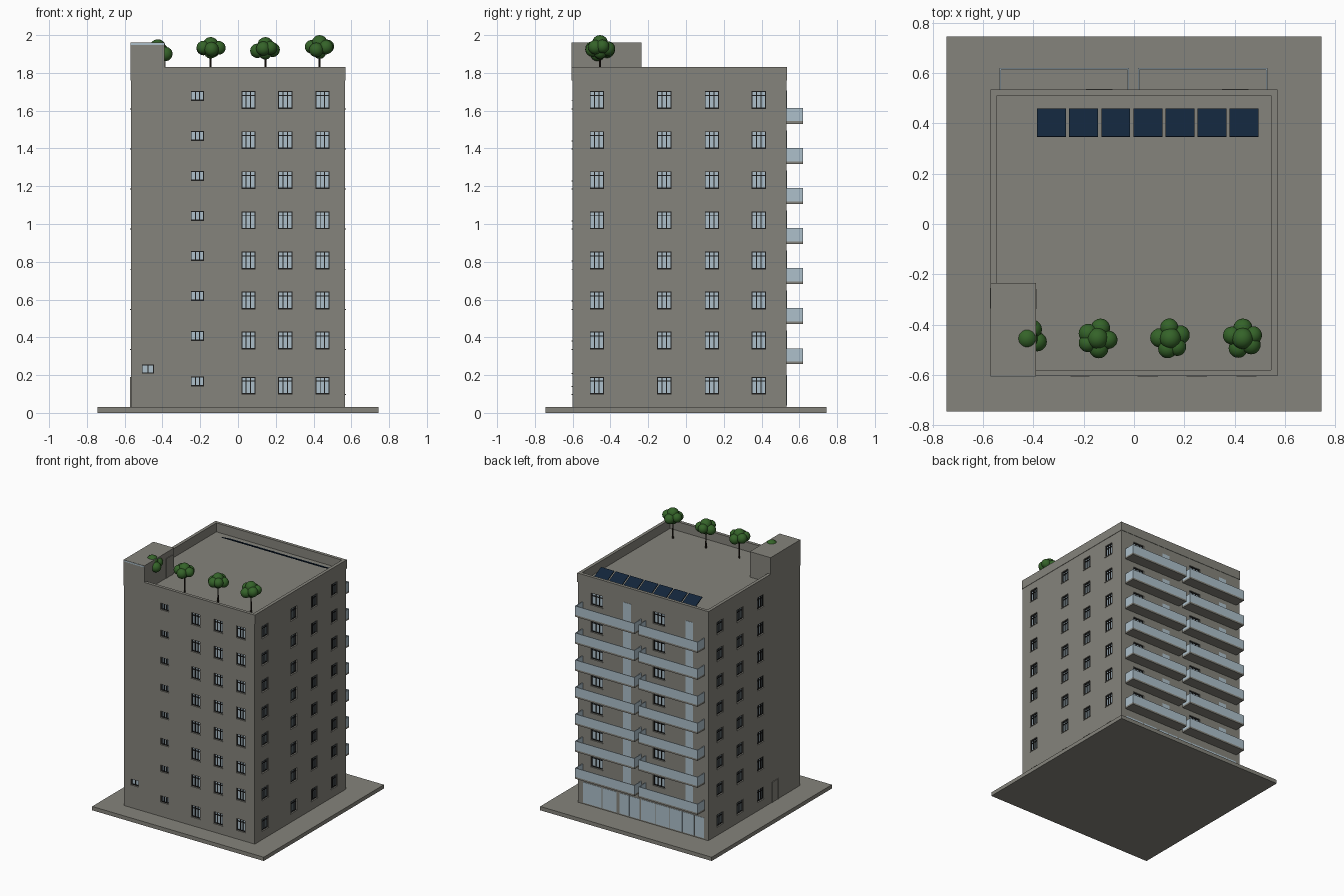
import bpy, bmesh, math
from mathutils import Matrix, Vector

if "Cube" in bpy.data.objects:
    bpy.data.objects.remove(bpy.data.objects["Cube"])


def mat(name, r, g, b):
    m = bpy.data.materials.new(name)
    m.diffuse_color = (r, g, b, 1)
    m.use_nodes = True
    m.node_tree.nodes["Principled BSDF"].inputs["Base Color"].default_value = m.diffuse_color
    return m


WALL = mat("concrete grey", 0.235, 0.23, 0.2)
GLASS = mat("pale blue glass", 0.42, 0.53, 0.6)
FRAME = mat("dark frame", 0.012, 0.012, 0.012)
PANEL = mat("solar navy", 0.006, 0.018, 0.042)
LEAF = mat("leaf green", 0.035, 0.125, 0.022)
TRUNK = mat("trunk brown", 0.02, 0.014, 0.009)


def finish(bm, name, material):
    bmesh.ops.recalc_face_normals(bm, faces=bm.faces[:])
    me = bpy.data.meshes.new(name)
    bm.to_mesh(me)
    bm.free()
    ob = bpy.data.objects.new(name, me)
    bpy.context.collection.objects.link(ob)
    if material:
        me.materials.append(material)
    return ob


def add_box(bm, a, b):
    lo = [min(p) for p in zip(a, b)]
    hi = [max(p) for p in zip(a, b)]
    c = [(p + q) / 2 for p, q in zip(lo, hi)]
    s = [q - p for p, q in zip(lo, hi)]
    bmesh.ops.create_cube(bm, size=1, matrix=Matrix.Translation(c) @ Matrix.Diagonal((*s, 1)))


def boxes(name, material, *pairs):
    bm = bmesh.new()
    for a, b in pairs:
        add_box(bm, a, b)
    return finish(bm, name, material)


# Main dimensions
X, Y0, Y1 = 0.567, -0.602, 0.532
FLOOR, TOP = 1.76, 1.83
LEVELS = [0.385 + 0.212 * i for i in range(7)]

# Ground slab and body
boxes("ground_slab", WALL, ((-0.745, -0.745, 0), (0.745, 0.745, 0.03)))
body = boxes("building_body", WALL, ((-X, Y0, 0.03), (X, Y1, FLOOR)))

# Parapet ring, slightly proud of the walls
E, T = 0.003, 0.022
boxes("parapet", WALL,
      ((-X - E, Y0 - E, FLOOR), (X + E, Y0 + T, TOP)),
      ((-X - E, Y1 - T, FLOOR), (X + E, Y1 + E, TOP)),
      ((-X - E, Y0 + T, FLOOR), (-X + T, Y1 - T, TOP)),
      ((X - T, Y0 + T, FLOOR), (X + E, Y1 - T, TOP)))

# Facade mapping: u along the wall, d outwards, z up
FACES = {
    "front": lambda u, d, z: (u, Y0 - d, z),
    "back": lambda u, d, z: (u, Y1 + d, z),
    "right": lambda u, d, z: (X + d, u, z),
    "left": lambda u, d, z: (-X - d, u, z),
}
cut, glass, frame, sill = (bmesh.new() for _ in range(4))
REC = 0.016


def fbox(bm, side, u0, u1, d0, d1, z0, z1):
    f = FACES[side]
    add_box(bm, f(u0, d0, z0), f(u1, d1, z1))


def window(side, u, z, w, h, cols=3, transom=0.0, ledge=True, t=0.005):
    u0, u1, z0, z1 = u - w / 2, u + w / 2, z - h / 2, z + h / 2
    fbox(cut, side, u0, u1, -REC, 0.02, z0, z1)
    fbox(glass, side, u0, u1, -REC - 0.002, -REC + 0.003, z0, z1)
    d = (-REC, -0.007)
    for i in range(cols + 1):
        c = u0 + t / 2 + (w - t) * i / cols
        fbox(frame, side, c - t / 2, c + t / 2, *d, z0, z1)
    for zz in [z0, z1 - t] + ([z0 + h * transom] if transom else []):
        fbox(frame, side, u0, u1, *d, zz, zz + t)
    if ledge:
        fbox(sill, side, u0 - 0.003, u1 + 0.003, -0.01, 0.004, z0 - 0.005, z0)


# Windows on all four sides
for lev in LEVELS + [0.145]:
    z = lev
    for u in (0.055, 0.25, 0.447):
        window("front", u, z, 0.075, 0.092, 3, 0.72)
    window("front", -0.215, z + 0.023, 0.07, 0.05, 3)
    for u in (-0.472, -0.115, 0.137, 0.385):
        window("right", u, z, 0.075, 0.092, 3, 0.72)
        if u > -0.4:
            window("left", u, z, 0.075, 0.092, 3, 0.72)
window("front", -0.477, 0.233, 0.065, 0.046, 2)
for z in LEVELS:
    for shift in (0, -0.54):
        window("back", 0.402 + shift, z, 0.1, 0.092, 3, 0.72)
        # tall balcony doors
        fbox(glass, "back", 0.105 + shift, 0.172 + shift, -0.005, 0.002, z - 0.115, z + 0.05)

# Shop front on the ground floor at the back
for a, b in ((0.36, 0.52), (0.23, 0.35), (0.12, 0.205), (0.03, 0.115), (-0.105, 0.015),
             (-0.225, -0.11), (-0.34, -0.23), (-0.445, -0.345), (-0.53, -0.45)):
    fbox(glass, "back", a, b, -0.005, 0.002, 0.04, 0.2)

cutter = finish(cut, "window_cutter", None)
cutter.hide_render = True
cutter.hide_viewport = True
mod = body.modifiers.new("window_recesses", "BOOLEAN")
mod.operation = "DIFFERENCE"
mod.solver = "EXACT"
mod.object = cutter
finish(glass, "window_glass", GLASS)
finish(frame, "window_frames", FRAME)
finish(sill, "window_sills", WALL)

# Balconies: slab with a glass rail on three sides
slab, rail = bmesh.new(), bmesh.new()
for z in LEVELS:
    b = z - 0.127
    for x0, x1 in ((-0.535, -0.02), (0.015, 0.53)):
        add_box(slab, (x0, Y1, b), (x1, 0.62, b + 0.014))
        add_box(rail, (x0, 0.614, b + 0.014), (x1, 0.62, b + 0.084))
        for xa in (x0, x1 - 0.006):
            add_box(rail, (xa, Y1, b + 0.014), (xa + 0.006, 0.614, b + 0.084))
finish(slab, "balcony_slabs", WALL)
finish(rail, "balcony_rails", GLASS)

# Roof stair hut with a pale trim band and a door
boxes("stair_hut", WALL, ((-0.57, -0.605, FLOOR), (-0.39, -0.235, 1.96)))
boxes("hut_trim", GLASS, ((-0.57, -0.607, 1.948), (-0.39, -0.604, 1.958)))


def door(name, side_x, out, y0, y1, z0, z1):
    t = 0.006
    boxes(name, WALL, ((side_x, y0 + t, z0), (side_x + out * 0.002, y1 - t, z1 - t)),
          ((side_x, y0, z0), (side_x + out * 0.005, y0 + t, z1)),
          ((side_x, y1 - t, z0), (side_x + out * 0.005, y1, z1)),
          ((side_x, y0 + t, z1 - t), (side_x + out * 0.005, y1 - t, z1)))


door("hut_door", -0.39, 1, -0.335, -0.26, FLOOR, 1.915)
door("side_door", -X, -1, -0.335, -0.255, 0.03, 0.19)

# Tilted solar panels facing the back
solar = bmesh.new()
tilt = math.radians(27)
for i in range(7):
    m = (Matrix.Translation((-0.3275 + 0.1275 * i, 0.4025, 1.794)) @ Matrix.Rotation(-tilt, 4, "X")
         @ Matrix.Diagonal((0.115, 0.115 / math.cos(tilt) - 0.003, 0.006, 1)))
    bmesh.ops.create_cube(solar, size=1, matrix=m)
finish(solar, "solar_panels", PANEL)

# Roof trees: thin trunk with a cluster of leafy balls (x, y, z, radius offsets)
CLUSTER = [(0, 0, 0.03, 0.042), (0.038, 0.018, 0.008, 0.038), (-0.036, 0.02, 0.0, 0.038),
           (0.026, -0.034, -0.006, 0.038), (-0.03, -0.032, 0.01, 0.036), (0.008, 0.042, 0.012, 0.036),
           (0, 0, -0.02, 0.034)]
for x, zc, turn, sz in ((-0.425, 1.906, 0.6, 1), (-0.145, 1.925, 2.2, 0.75),
                        (0.145, 1.922, 4.0, 0.85), (0.432, 1.928, 5.2, 1)):
    leaf, trunk = bmesh.new(), bmesh.new()
    spin = Matrix.Rotation(turn, 3, "Z")
    for a, b, c, r in CLUSTER:
        p = spin @ Vector((a, b, 0)) + Vector((x, -0.455, zc + c * sz))
        bmesh.ops.create_icosphere(leaf, subdivisions=3, radius=r, matrix=Matrix.Translation(p))
    for f in leaf.faces:
        f.smooth = True
    finish(leaf, "tree_crown", LEAF)
    bmesh.ops.create_cone(trunk, cap_ends=True, segments=8, radius1=0.006, radius2=0.004, depth=zc - FLOOR,
                          matrix=Matrix.Translation((x, -0.455, (zc + FLOOR) / 2)))
    finish(trunk, "tree_trunk", TRUNK)
